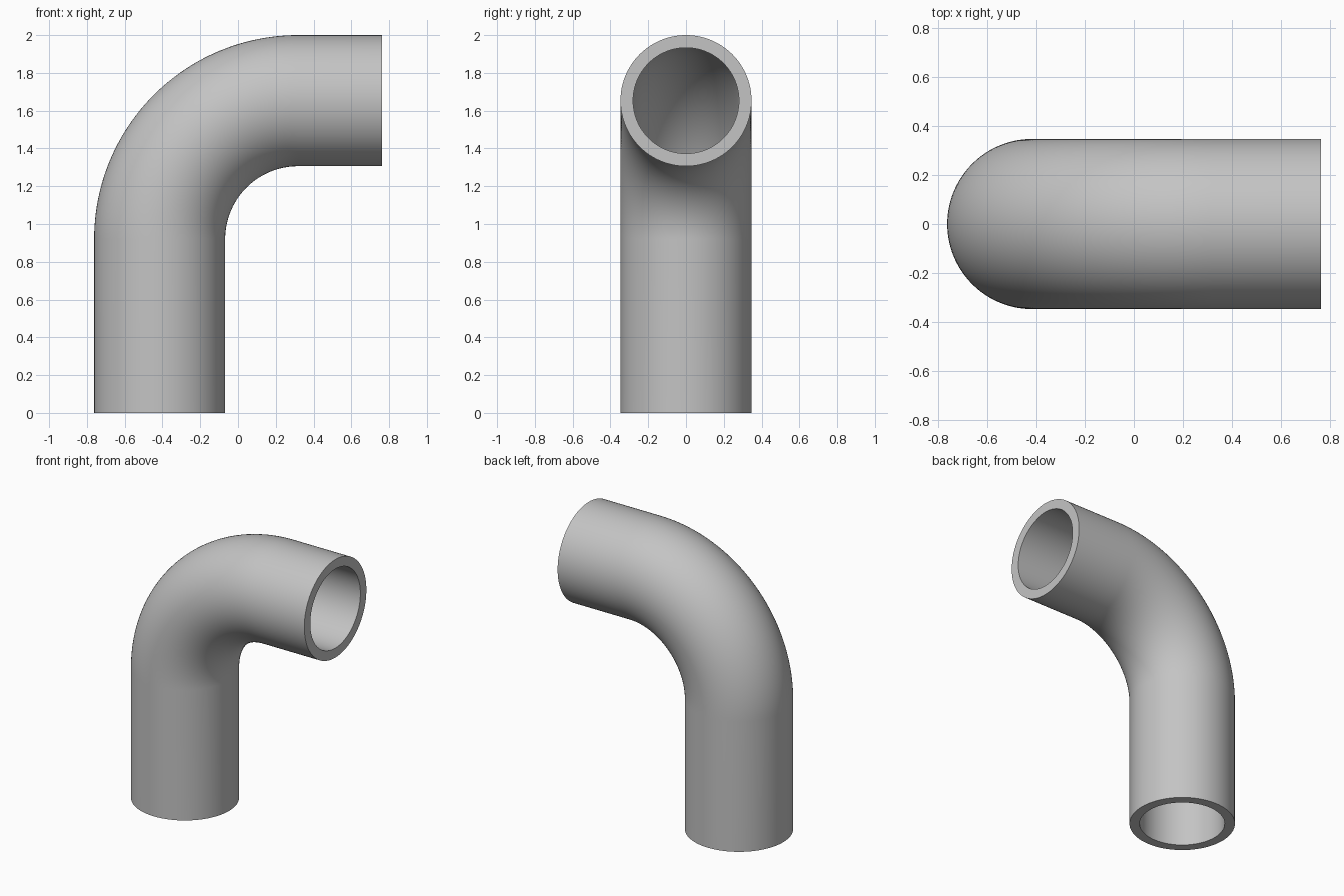
import bpy, bmesh
from math import sin, cos, pi

OUTER, INNER = 0.347, 0.28      # pipe radii
BEND = 0.733                    # centreline radius of the elbow
CX, CZ = 0.318, 0.92            # centre of the bend
END_X = 0.762                   # open end of the horizontal leg
SIDES, STEPS = 96, 48

cube = bpy.data.objects.get("Cube")
if cube:
    bpy.data.objects.remove(cube, do_unlink=True)

grey = bpy.data.materials.new("plain grey")
grey.use_nodes = True
colour = (0.55, 0.55, 0.55, 1)
grey.diffuse_color = colour
grey.node_tree.nodes["Principled BSDF"].inputs["Base Color"].default_value = colour

# Stations along the centreline: x, z and the angle of the cross-section
stations = [(CX - BEND, 0, 0)]
for i in range(STEPS + 1):
    a = pi / 2 * i / STEPS
    stations.append((CX - BEND * cos(a), CZ + BEND * sin(a), a))
stations.append((END_X, CZ + BEND, pi / 2))

bm = bmesh.new()


def ring(station, radius):
    """Circle of vertices across the pipe at one station."""
    x, z, a = station
    verts = []
    for k in range(SIDES):
        t = 2 * pi * k / SIDES
        out = radius * cos(t)
        verts.append(bm.verts.new((x - out * cos(a), radius * sin(t), z + out * sin(a))))
    return verts


def bridge(first, second):
    """Band of quads between two rings."""
    for k in range(SIDES):
        n = (k + 1) % SIDES
        bm.faces.new((first[k], first[n], second[n], second[k]))


# Outer skin going up, bore coming back, closed by the two end rims
loop = [ring(s, OUTER) for s in stations] + [ring(s, INNER) for s in reversed(stations)]
for i, r in enumerate(loop):
    bridge(r, loop[(i + 1) % len(loop)])
bmesh.ops.recalc_face_normals(bm, faces=bm.faces)

mesh = bpy.data.meshes.new("elbow_pipe")
bm.to_mesh(mesh)
bm.free()
mesh.materials.append(grey)
pipe = bpy.data.objects.new("elbow_pipe", mesh)
bpy.context.collection.objects.link(pipe)

# Smooth walls with crisp rims
bpy.ops.object.select_all(action='DESELECT')
pipe.select_set(True)
bpy.context.view_layer.objects.active = pipe
bpy.ops.object.shade_smooth_by_angle(angle=pi / 6)
